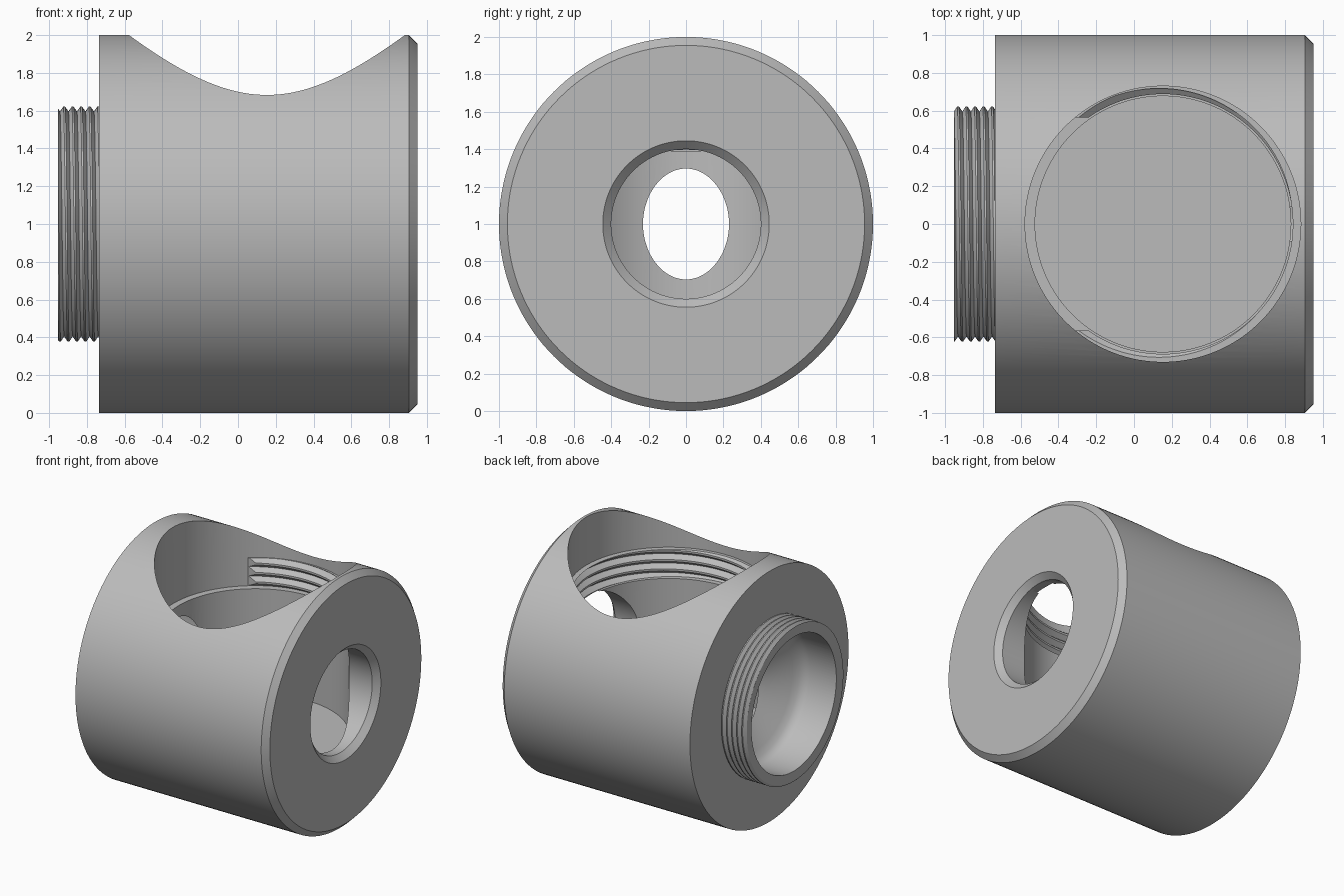
import bpy
import bmesh
from math import pi, sin, cos, asin, radians
from mathutils import Vector

if "Cube" in bpy.data.objects:
    bpy.data.objects.remove(bpy.data.objects["Cube"])

SEGMENTS = 144
BORE_X = 0.153      # axis of the upright bore
BORE_R = 0.73       # its upper radius

metal = bpy.data.materials.new("plain grey metal")
metal.use_nodes = True
grey = (0.5, 0.5, 0.5, 1)
metal.diffuse_color = grey
metal.node_tree.nodes["Principled BSDF"].inputs["Base Color"].default_value = grey


def finish(bm, name):
    bmesh.ops.remove_doubles(bm, verts=bm.verts, dist=0.0001)
    bmesh.ops.recalc_face_normals(bm, faces=bm.faces)
    mesh = bpy.data.meshes.new(name)
    bm.to_mesh(mesh)
    bm.free()
    obj = bpy.data.objects.new(name, mesh)
    bpy.context.collection.objects.link(obj)
    mesh.materials.append(metal)
    return obj


def smooth(obj):
    bpy.ops.object.select_all(action="DESELECT")
    obj.select_set(True)
    bpy.context.view_layer.objects.active = obj
    bpy.ops.object.shade_smooth_by_angle(angle=radians(28))


def lathe_x(name, profile):
    """Turn (x, radius) points round the level axis at z = 1."""
    bm = bmesh.new()
    verts = [bm.verts.new((x, 0, 1 + r)) for x, r in profile]
    edges = [bm.edges.new(pair) for pair in zip(verts, verts[1:])]
    bmesh.ops.spin(bm, geom=verts + edges, cent=(0, 0, 1), axis=(1, 0, 0),
                   angle=2 * pi, steps=SEGMENTS)
    return finish(bm, name)


def lathe_z(name, profile):
    """Turn (z, radius) points round the upright bore axis."""
    bm = bmesh.new()
    verts = [bm.verts.new((BORE_X + r, 0, z)) for z, r in profile]
    edges = [bm.edges.new(pair) for pair in zip(verts, verts[1:])]
    bmesh.ops.spin(bm, geom=verts + edges, cent=(BORE_X, 0, 0), axis=(0, 0, 1),
                   angle=2 * pi, steps=SEGMENTS)
    return finish(bm, name)


def thread(name, start, end, pitch, root, crest, base, place, capped=False):
    """Helical ridge between two stations; place(h, r, t) gives a point."""
    bm = bmesh.new()
    turns = int((end - start) / pitch) + 2
    columns = []
    for i in range(SEGMENTS + 1):
        t = i / SEGMENTS
        points = [(start, base)]
        for k in range(-1, turns):
            for phase in (0, 0.4, 0.6):
                h = min(end, max(start, start + pitch * (k + phase + t)))
                u = (h - start) / pitch - t
                height = min(1, 1.25 * (1 - abs(2 * (u % 1) - 1)))
                points.append((h, root + (crest - root) * height))
        points.append((end, base))
        columns.append([bm.verts.new(place(h, r, t)) for h, r in points])
    for a, b in zip(columns, columns[1:]):
        for j in range(len(a) - 1):
            bm.faces.new((a[j], a[j + 1], b[j + 1], b[j]))
    if capped:
        for column in (columns[0], columns[-1]):
            bm.faces.new(column)
    smooth(finish(bm, name))


# Round body with a chamfered end and a plain neck
body = lathe_x("body", [(0.95, 0), (0.95, 0.955), (0.905, 1), (-0.735, 1),
                        (-0.735, 0.595), (-0.953, 0.595), (-0.953, 0)])

# Stepped upright bore, dished neck bore and chamfered end hole
cutters = [
    lathe_z("upright_bore_cutter", [(2.2, 0), (2.2, BORE_R), (1.39, BORE_R),
                                    (1.39, 0.677), (0.55, 0.677), (0.55, 0)]),
    lathe_x("neck_bore_cutter", [(-1.1, 0), (-1.1, 0.535), (-0.72, 0.535),
                                 (-0.685, 0.527), (-0.65, 0.5), (-0.62, 0.456),
                                 (-0.52, 0.29), (-0.345, 0)]),
    lathe_x("end_hole_cutter", [(1.05, 0), (1.05, 0.545), (0.905, 0.4),
                                (0.4, 0.4), (0.4, 0)]),
]
bpy.context.view_layer.objects.active = body
for cutter in cutters:
    cutter.hide_render = True
    mod = body.modifiers.new("cut", "BOOLEAN")
    mod.operation = "DIFFERENCE"
    mod.solver = "EXACT"
    mod.object = cutter
    bpy.ops.object.modifier_apply(modifier=mod.name)
    bpy.data.objects.remove(cutter)
smooth(body)


# External thread round the neck
def on_neck(h, r, t):
    a = 2 * pi * t
    return Vector((h, r * cos(a), 1 + r * sin(a)))


thread("neck_thread", -0.954, -0.734, 0.045, 0.596, 0.622, 0.58, on_neck)


# Internal thread, interrupted by a flat-sided gap on the neck side
def in_bore(h, r, t):
    a = (2 * t - 1) * (pi - asin(0.565 / r))
    return Vector((BORE_X + r * cos(a), r * sin(a), h))


thread("bore_thread", 1.395, 1.615, 0.075, 0.725, 0.688, 0.74, in_bore, capped=True)
